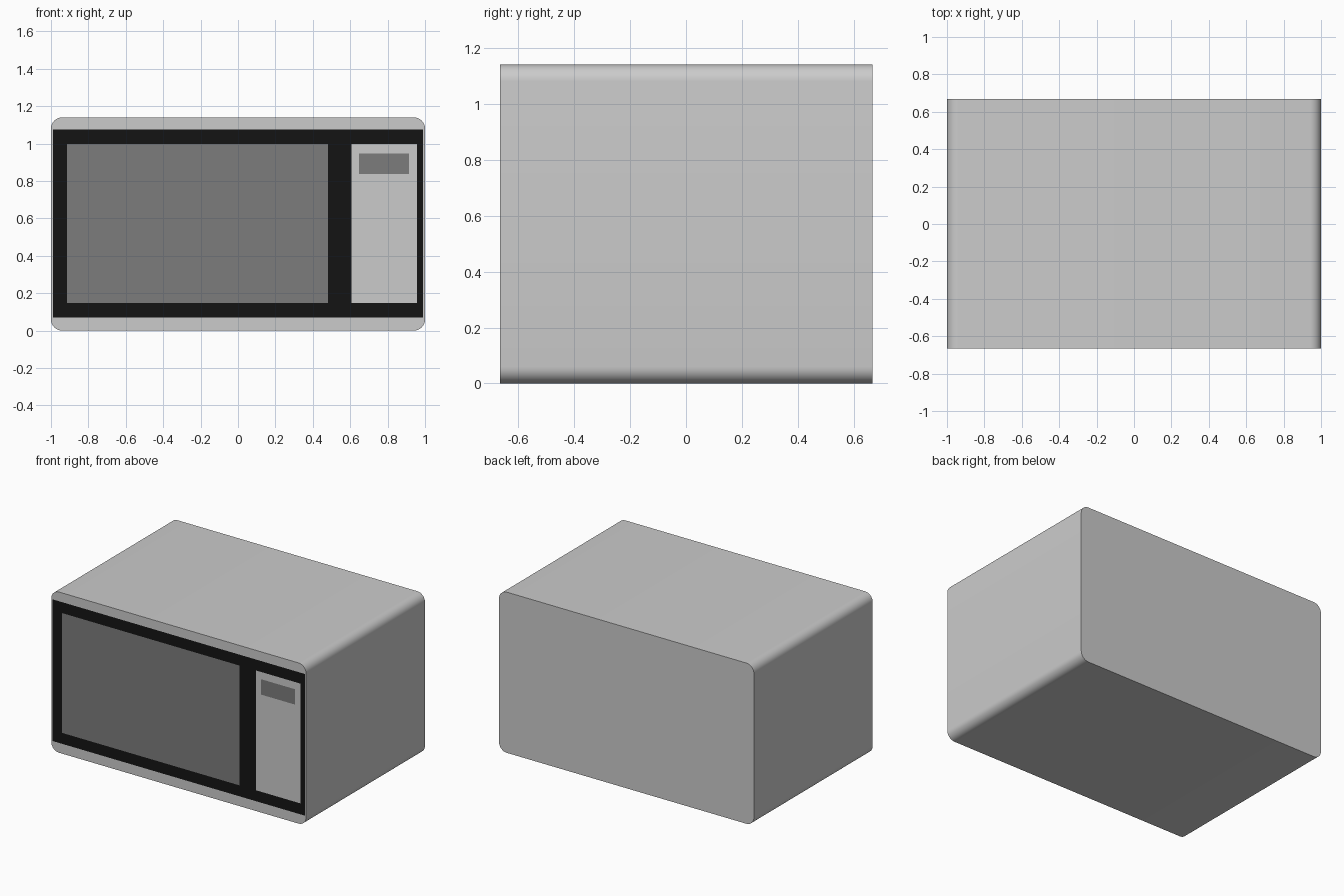
import bpy, bmesh, math

if "Cube" in bpy.data.objects:
    bpy.data.objects.remove(bpy.data.objects["Cube"])

W, D, H, R = 1.0, 0.667, 1.14, 0.06   # half width, half depth, height, corner radius
STEP = 0.0008                          # tiny layering between the front panels
FRONT = -D + 3 * STEP


def material(name, value):
    m = bpy.data.materials.new(name)
    m.diffuse_color = (value, value, value, 1)
    m.use_nodes = True
    m.node_tree.nodes["Principled BSDF"].inputs["Base Color"].default_value = m.diffuse_color
    return m


def add_object(name, bm, mat=None):
    mesh = bpy.data.meshes.new(name)
    bm.to_mesh(mesh)
    bm.free()
    obj = bpy.data.objects.new(name, mesh)
    bpy.context.collection.objects.link(obj)
    if mat:
        mesh.materials.append(mat)
    return obj


def front_panel(name, x0, x1, z0, z1, layer, mat=None):
    """Flat panel facing -y, laid on the front of the casing."""
    bm = bmesh.new()
    y = FRONT - layer * STEP
    bm.faces.new([bm.verts.new(p) for p in
                  ((x0, y, z0), (x1, y, z0), (x1, y, z1), (x0, y, z1))])
    return add_object(name, bm, mat)


# Casing: rounded rectangle extruded from front to back
bm = bmesh.new()
SEG = 8
outline = []
for i, (cx, cz) in enumerate(((W - R, H - R), (R - W, H - R), (R - W, R), (W - R, R))):
    for s in range(SEG + 1):
        a = math.pi / 2 * (i + s / SEG)
        outline.append(bm.verts.new((cx + R * math.cos(a), FRONT, cz + R * math.sin(a))))
face = bm.faces.new(outline)
ext = bmesh.ops.extrude_face_region(bm, geom=[face], use_keep_orig=True)
verts = [g for g in ext["geom"] if isinstance(g, bmesh.types.BMVert)]
bmesh.ops.translate(bm, verts=verts, vec=(0, D - FRONT, 0))
bmesh.ops.recalc_face_normals(bm, faces=bm.faces)
casing = add_object("casing", bm)
bpy.context.view_layer.objects.active = casing
casing.select_set(True)
bpy.ops.object.shade_smooth_by_angle(angle=math.radians(30))

# Front: black surround, door window, control panel and display
black = material("black", 0.007)
dark = material("dark_grey", 0.2)
front_panel("front_surround", -0.99, 0.99, 0.07, 1.075, 1, black)
front_panel("door_window", -0.914, 0.48, 0.148, 0.998, 2, dark)
front_panel("control_panel", 0.607, 0.957, 0.148, 0.998, 2)
front_panel("display", 0.648, 0.915, 0.838, 0.947, 3, dark)
